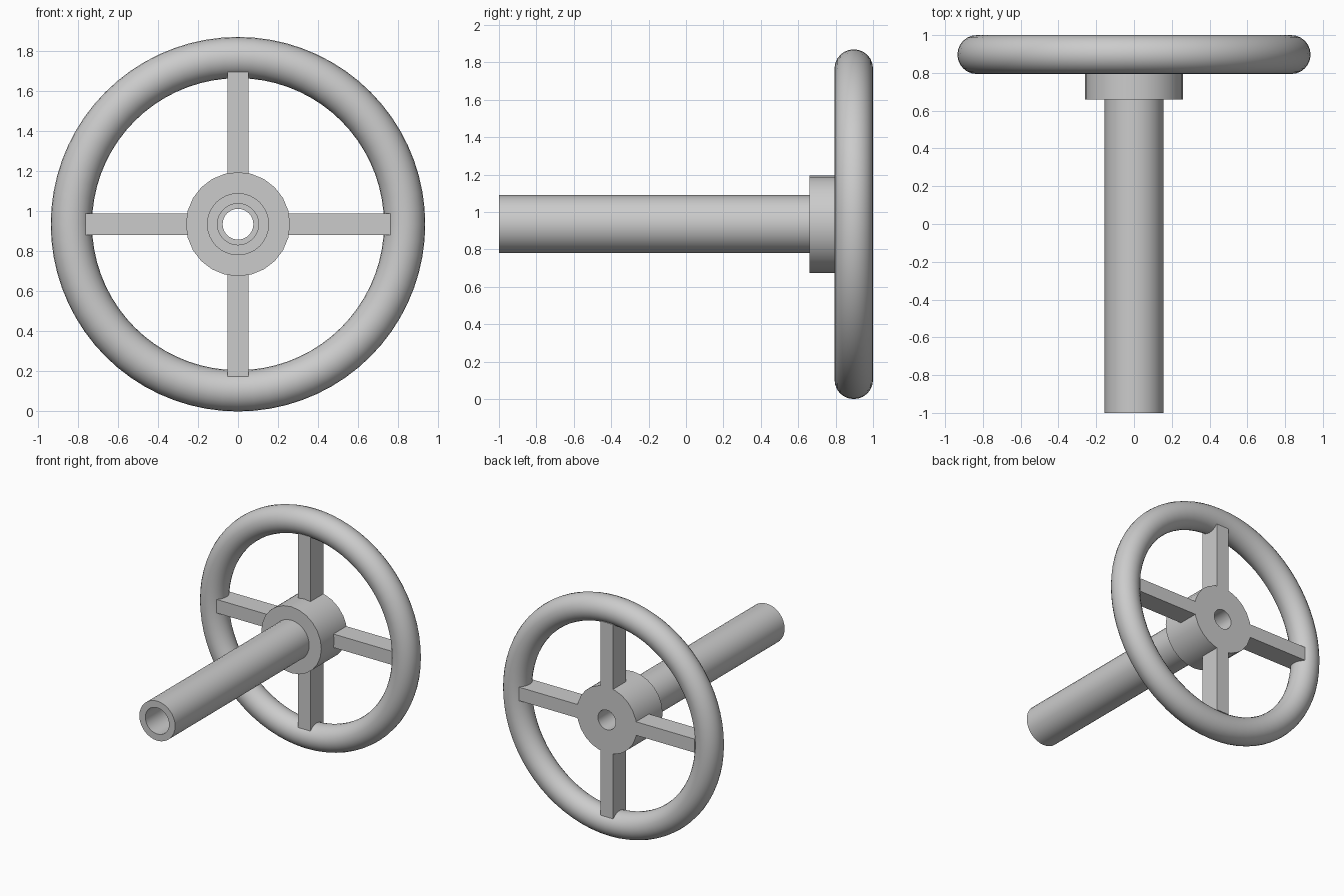
import bpy, bmesh
from math import cos, sin, pi, radians
from mathutils import Matrix, Vector

cube = bpy.data.objects.get("Cube")
if cube:
    bpy.data.objects.remove(cube, do_unlink=True)

CENTER = Vector((0, 0, 0.935))   # wheel axis runs along y

grey = bpy.data.materials.new("plain_grey")
grey.use_nodes = True
grey.diffuse_color = (0.6, 0.6, 0.6, 1)
grey.node_tree.nodes["Principled BSDF"].inputs["Base Color"].default_value = (0.6, 0.6, 0.6, 1)


def finish(name, bm, smooth):
    bmesh.ops.recalc_face_normals(bm, faces=bm.faces)
    mesh = bpy.data.meshes.new(name)
    bm.to_mesh(mesh)
    bm.free()
    mesh.materials.append(grey)
    obj = bpy.data.objects.new(name, mesh)
    obj.location = CENTER
    bpy.context.collection.objects.link(obj)
    if smooth:
        bpy.ops.object.select_all(action='DESELECT')
        obj.select_set(True)
        bpy.context.view_layer.objects.active = obj
        bpy.ops.object.shade_smooth_by_angle(angle=radians(35))


def lathe(name, profile, sides):
    """Turn a closed (radius, y) profile around the y axis."""
    bm = bmesh.new()
    rings = []
    for i in range(sides):
        a = 2 * pi * i / sides
        rings.append([bm.verts.new((r * cos(a), y, r * sin(a))) for r, y in profile])
    n = len(profile)
    for i in range(sides):
        p, q = rings[i], rings[(i + 1) % sides]
        for j in range(n):
            k = (j + 1) % n
            bm.faces.new((p[j], p[k], q[k], q[j]))
    finish(name, bm, True)


def tube(name, inner, outer, y0, y1, sides):
    lathe(name, [(inner, y0), (outer, y0), (outer, y1), (inner, y1)], sides)


# Round rim
rim_section = [(0.832 + 0.103 * cos(2 * pi * i / 24), 0.897 + 0.103 * sin(2 * pi * i / 24))
               for i in range(24)]
lathe("rim", rim_section, 72)

# Bored hub and hollow shaft
tube("hub", 0.077, 0.26, 0.66, 0.98, 24)
tube("shaft", 0.103, 0.155, -1.0, 0.66, 32)

# Four square spokes running from the hub into the rim
for i, name in enumerate(("left", "top", "right", "bottom")):
    bm = bmesh.new()
    bmesh.ops.create_cube(bm, size=1)
    bmesh.ops.scale(bm, verts=bm.verts, vec=(0.51, 0.16, 0.106))
    bmesh.ops.translate(bm, verts=bm.verts, vec=(0.506, 0.9, 0))
    bmesh.ops.rotate(bm, verts=bm.verts, matrix=Matrix.Rotation(-i * pi / 2, 3, 'Y'))
    finish(name + "_spoke", bm, False)
